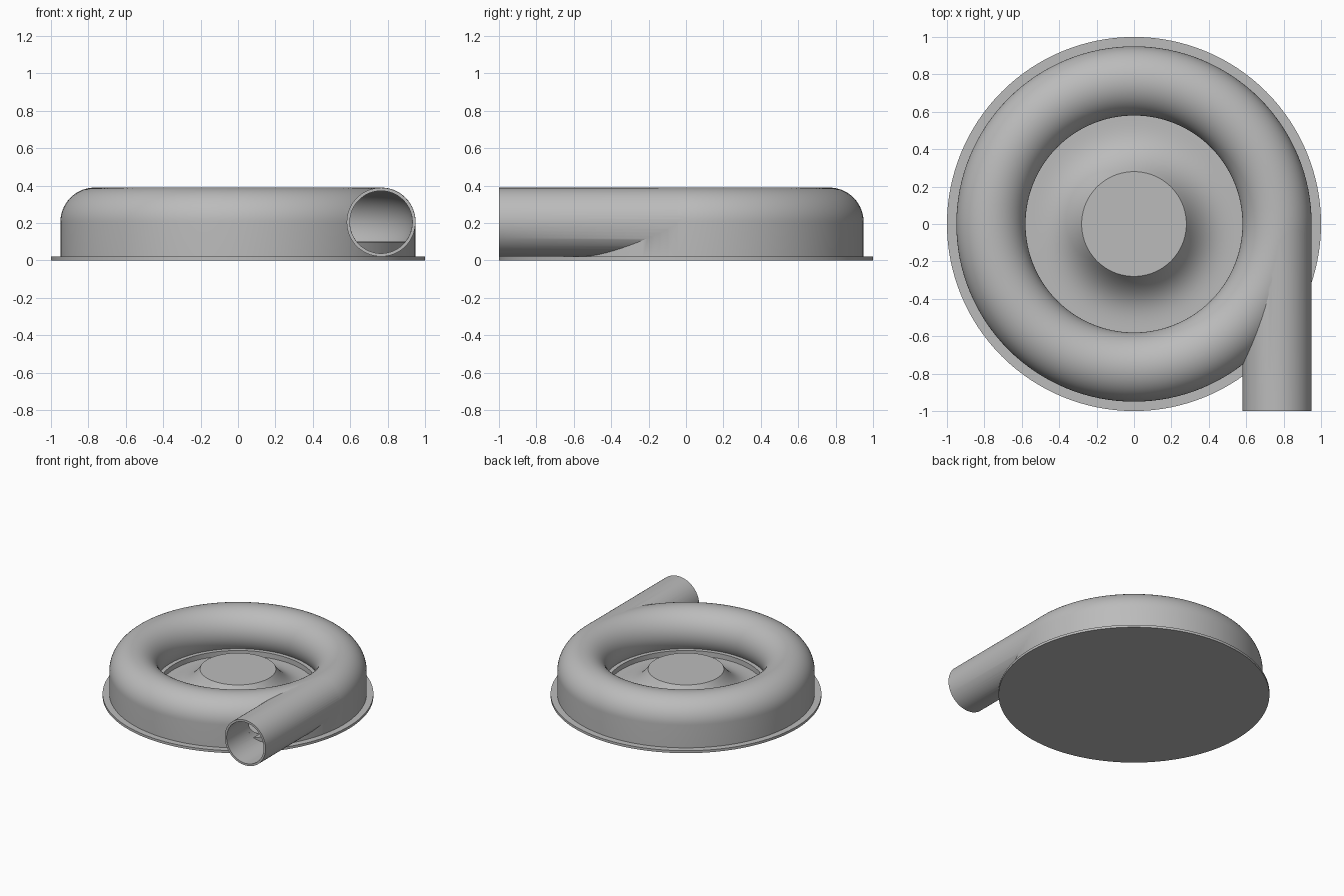
import bpy, bmesh, math

cube = bpy.data.objects.get("Cube")
if cube:
    bpy.data.objects.remove(cube, do_unlink=True)

RING_R, RING_Z = 0.765, 0.205      # centre line of the spiral channel
TUBE_R, BORE_R = 0.185, 0.167
FLOOR_Z = 0.10
SEGMENTS = 128

grey = bpy.data.materials.new("plain grey")
grey.use_nodes = True
colour = (0.5, 0.5, 0.5, 1)
grey.diffuse_color = colour
grey.node_tree.nodes["Principled BSDF"].inputs["Base Color"].default_value = colour


def add_object(name, bm):
    bmesh.ops.remove_doubles(bm, verts=bm.verts, dist=1e-5)
    bmesh.ops.recalc_face_normals(bm, faces=bm.faces)
    mesh = bpy.data.meshes.new(name)
    bm.to_mesh(mesh)
    bm.free()
    mesh.materials.append(grey)
    obj = bpy.data.objects.new(name, mesh)
    bpy.context.collection.objects.link(obj)
    return obj


def lathe(name, profile, closed=False):
    """Revolve (radius, height) points about the z axis."""
    bm = bmesh.new()
    verts = [bm.verts.new((r, 0, z)) for r, z in profile]
    edges = [bm.edges.new(pair) for pair in zip(verts, verts[1:])]
    if closed:
        edges.append(bm.edges.new((verts[-1], verts[0])))
    bmesh.ops.spin(bm, geom=verts + edges, axis=(0, 0, 1), cent=(0, 0, 0),
                   angle=math.tau, steps=SEGMENTS, use_merge=True)
    return add_object(name, bm)


def arc(radius, start, end, steps):
    """Points on the channel cross-section, angles in radians."""
    angles = [start + (end - start) * i / steps for i in range(steps + 1)]
    return [(RING_R + radius * math.cos(a), RING_Z + radius * math.sin(a)) for a in angles]


def straight(name, section, y0, y1):
    """Extrude an (x, z) section along y."""
    bm = bmesh.new()
    face = bm.faces.new([bm.verts.new((x, y0, z)) for x, z in section])
    extruded = bmesh.ops.extrude_face_region(bm, geom=[face], use_keep_orig=True)
    moved = [v for v in extruded["geom"] if isinstance(v, bmesh.types.BMVert)]
    bmesh.ops.translate(bm, verts=moved, vec=(0, y1 - y0, 0))
    return add_object(name, bm)


def boolean(target, other, operation):
    mod = target.modifiers.new(operation.lower(), "BOOLEAN")
    mod.operation, mod.object, mod.solver = operation, other, "EXACT"
    bpy.context.view_layer.objects.active = target
    bpy.ops.object.modifier_apply(modifier=mod.name)
    bpy.data.objects.remove(other, do_unlink=True)


# Thin mounting flange under the casing
flange = lathe("base_flange", [(0, 0), (1, 0), (1, 0.02), (0, 0.02)])

# Casing: straight outer wall, rounded ring, stepped floor and flared hub
low_angle = math.asin((RING_Z - FLOOR_Z) / TUBE_R)
flare = [(0.58 - 0.3 * t / 16, 0.06 + 0.16 * (t / 16) ** 3) for t in range(17)]
casing = lathe("spiral_casing",
               [(0, 0.01), (0.95, 0.01)]
               + arc(TUBE_R, 0, math.pi + low_angle, 40)
               + [(0.58, FLOOR_Z)] + flare + [(0, 0.22)])

# Flat-floored channel section shared by the bore and the ring cavity
cut_angle = math.asin((RING_Z - FLOOR_Z) / BORE_R)
channel = arc(BORE_R, -cut_angle, math.pi + cut_angle, 40)
boolean(casing, straight("bore_cutter", channel, -1.1, -0.002), "DIFFERENCE")

# Outlet pipe running off the ring as a tangent
pipe = straight("outlet_pipe", arc(TUBE_R - 0.001, 0, math.tau, 64)[:-1], -1, -0.004)
boolean(pipe, straight("pipe_bore", arc(BORE_R, 0, math.tau, 64)[:-1], -1.2, 0.2), "DIFFERENCE")
boolean(casing, pipe, "UNION")
boolean(casing, lathe("ring_cavity", [(r, z + 0.001) for r, z in channel], closed=True),
        "DIFFERENCE")

# Smooth curves, crisp edges
for obj in (flange, casing):
    bpy.ops.object.select_all(action="DESELECT")
    obj.select_set(True)
    bpy.context.view_layer.objects.active = obj
    bpy.ops.object.shade_smooth_by_angle(angle=math.radians(30))
